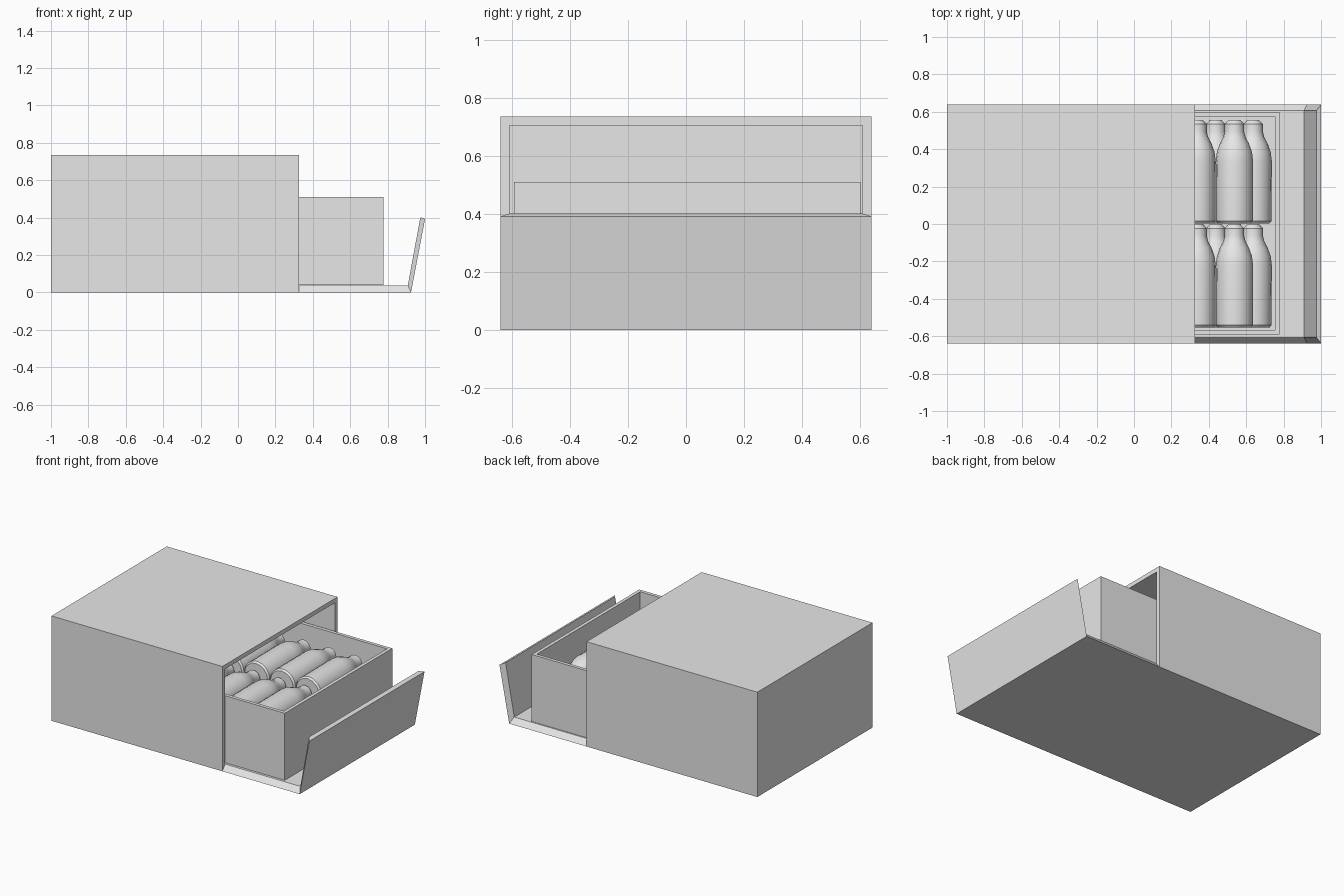
import bpy, bmesh, math
from mathutils import Matrix, Vector

old = bpy.data.objects.get("Cube")
if old:
    bpy.data.objects.remove(old, do_unlink=True)

GREY = (0.8, 0.8, 0.8, 1.0)
mat = bpy.data.materials.new("plain grey")
mat.use_nodes = True
mat.diffuse_color = GREY
mat.node_tree.nodes["Principled BSDF"].inputs["Base Color"].default_value = GREY


def add_object(name, mesh, location=(0, 0, 0)):
    ob = bpy.data.objects.new(name, mesh)
    ob.location = location
    bpy.context.collection.objects.link(ob)
    return ob


def to_mesh(name, bm):
    bmesh.ops.recalc_face_normals(bm, faces=bm.faces[:])
    mesh = bpy.data.meshes.new(name)
    bm.to_mesh(mesh)
    bm.free()
    mesh.materials.append(mat)
    return mesh


def hollow_box(name, lo, hi, open_dir, wall, depth):
    """Box with one open side; returns the bmesh so it can be adjusted."""
    bm = bmesh.new()
    bmesh.ops.create_cube(bm, size=1)
    for v in bm.verts:
        v.co = Vector([(a + b) / 2 + c * (b - a) for a, b, c in zip(lo, hi, v.co)])
    bm.normal_update()
    direction = Vector(open_dir)
    face = max(bm.faces, key=lambda f: f.normal.dot(direction))
    bmesh.ops.inset_region(bm, faces=[face], thickness=wall, use_even_offset=True)
    out = bmesh.ops.extrude_face_region(bm, geom=[face])
    verts = [g for g in out["geom"] if isinstance(g, bmesh.types.BMVert)]
    bmesh.ops.translate(bm, verts=verts, vec=-direction * depth)
    if face.is_valid:
        bmesh.ops.delete(bm, geom=[face], context='FACES_ONLY')
    return bm


# Outer carton, open towards +x
bm = hollow_box("carton", (-1, -0.638, 0), (0.325, 0.638, 0.735), (1, 0, 0), 0.03, 1.295)
for v in bm.verts:
    if 0.01 < v.co.z < 0.1:
        v.co.z = 0.038
add_object("carton", to_mesh("carton", bm))

# Floor extension and tilted flap, with mitred side edges
outer = [(0.325, 0), (0.925, 0), (1.0, 0.392)]
inner = [(0.325, 0.038), (0.908, 0.038), (0.975, 0.402)]
bm = bmesh.new()
rings = []
for (ox, oz), (ix, iz) in zip(outer, inner):
    rings.append([bm.verts.new(p) for p in (
        (ox, -0.638, oz), (ox, 0.638, oz), (ix, 0.606, iz), (ix, -0.606, iz))])
for a, b in zip(rings, rings[1:]):
    for i in range(4):
        j = (i + 1) % 4
        bm.faces.new((a[i], a[j], b[j], b[i]))
bm.faces.new(rings[0])
bm.faces.new(rings[-1])
add_object("folding_flap", to_mesh("folding_flap", bm))

# Sliding tray, open at the top
bm = hollow_box("tray", (-0.48, -0.592, 0.04), (0.777, 0.6, 0.51), (0, 0, 1), 0.024, 0.43)
add_object("tray", to_mesh("tray", bm))

# Bottle: a spun profile lying along y (radius, distance from base)
profile = [(0, 0), (0.088, 0), (0.098, 0.012), (0.1, 0.33), (0.094, 0.38), (0.078, 0.425),
           (0.06, 0.46), (0.052, 0.49), (0.052, 0.53), (0.03, 0.553), (0, 0.553)]
bm = bmesh.new()
verts = [bm.verts.new((r, y, 0)) for r, y in profile]
edges = [bm.edges.new(pair) for pair in zip(verts, verts[1:])]
bmesh.ops.spin(bm, geom=verts + edges, cent=(0, 0, 0), axis=(0, 1, 0),
               angle=2 * math.pi, steps=16, use_merge=False)
bmesh.ops.remove_doubles(bm, verts=bm.verts[:], dist=0.0005)
bottle_mesh = to_mesh("bottle", bm)

# Two rows of bottles, stacked in two staggered layers
bottles = []
for row, y in (("front", -0.553), ("back", 0.004)):
    for layer, x0, z, count in (("lower", 0.637, 0.2, 6), ("upper", 0.537, 0.373, 5)):
        for i in range(count):
            bottles.append(add_object(f"{row}_{layer}_bottle_{i + 1}", bottle_mesh,
                                      (x0 - 0.2 * i, y, z)))

# Smooth the bottles and keep their rims sharp
bpy.ops.object.select_all(action='DESELECT')
bottles[0].select_set(True)
bpy.context.view_layer.objects.active = bottles[0]
bpy.ops.object.shade_smooth_by_angle(angle=math.radians(35))
